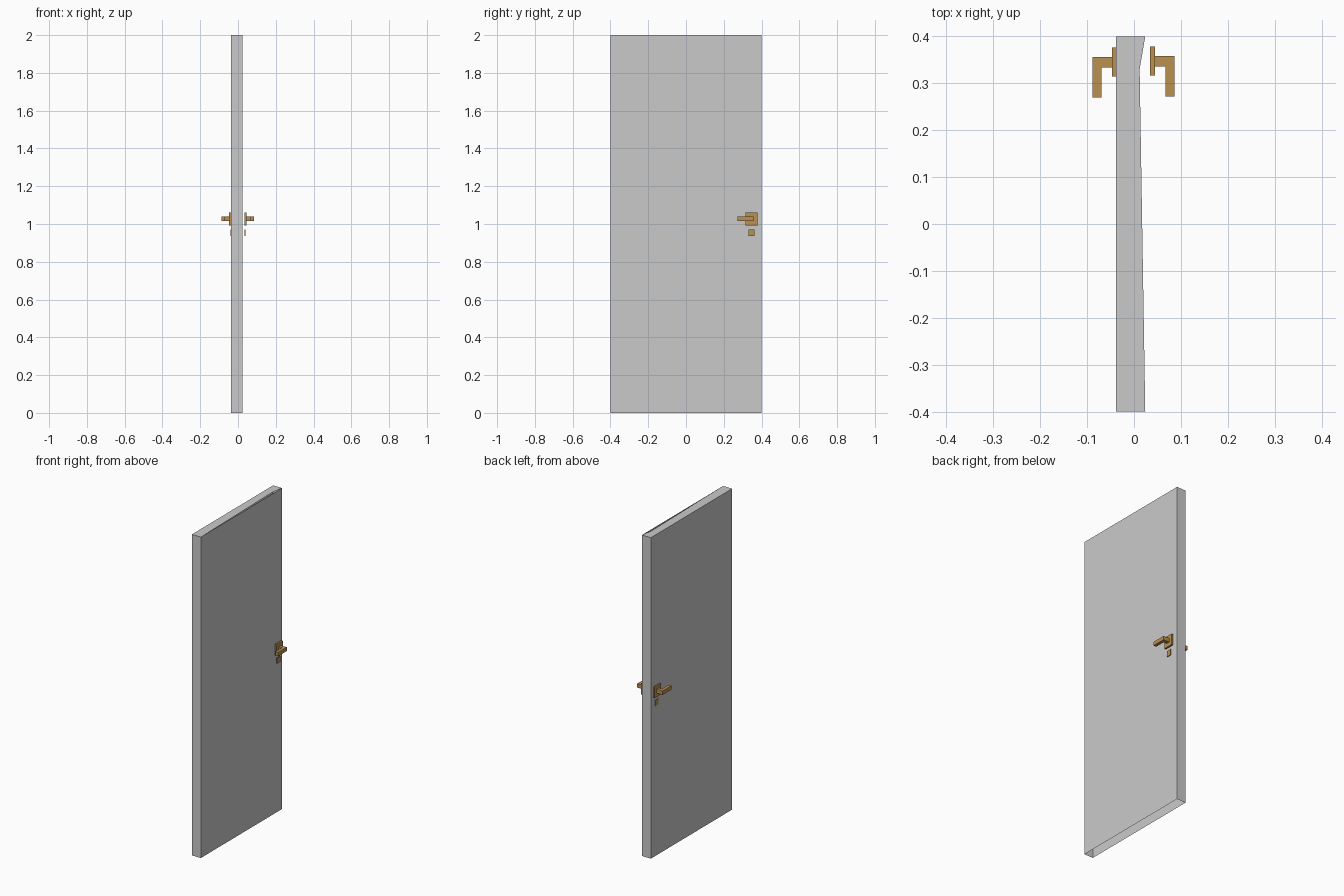
import bpy, bmesh

if "Cube" in bpy.data.objects:
    bpy.data.objects.remove(bpy.data.objects["Cube"])


def material(name, rgb):
    m = bpy.data.materials.new(name)
    m.diffuse_color = (*rgb, 1)
    m.use_nodes = True
    m.node_tree.nodes["Principled BSDF"].inputs["Base Color"].default_value = m.diffuse_color
    return m


GREY = material("light grey", (0.59, 0.59, 0.59))
BRASS = material("brass", (0.49, 0.285, 0.082))


def finish(name, bm, mat):
    mesh = bpy.data.meshes.new(name)
    bm.to_mesh(mesh)
    bm.free()
    obj = bpy.data.objects.new(name, mesh)
    mesh.materials.append(mat)
    bpy.context.collection.objects.link(obj)
    return obj


def prism(name, outline, z0, z1, mat):
    """Closed prism from an outline in x and y."""
    bm = bmesh.new()
    base = bm.faces.new([bm.verts.new((x, y, z0)) for x, y in outline])
    top = bmesh.ops.extrude_face_region(bm, geom=[base])["geom"]
    bmesh.ops.translate(bm, vec=(0, 0, z1 - z0),
                        verts=[v for v in top if isinstance(v, bmesh.types.BMVert)])
    bmesh.ops.recalc_face_normals(bm, faces=bm.faces)
    return finish(name, bm, mat)


def rect(x0, x1, y0, y1):
    return [(x0, y0), (x1, y0), (x1, y1), (x0, y1)]


# Door panel: four flat sides, open underneath
X0, X1, Y = -0.038, 0.024, 0.4
bm = bmesh.new()
low = [bm.verts.new((x, y, 0)) for x, y in rect(X0, X1, -Y, Y)]
high = [bm.verts.new((v.co.x, v.co.y, 2)) for v in low]
for i in range(4):
    j = (i + 1) % 4
    bm.faces.new((low[i], low[j], high[j], high[i]))
# Top cap with a shallow notch along one edge
notch = bm.verts.new((0.012, 0.33, 2))
bm.faces.new((high[0], high[1], notch, high[2], high[3]))
finish("door_panel", bm, GREY)

# Handle sets, one on each face of the door
for side, s, cx, dy in (("right", 1, 0.0, 0.001), ("left", -1, -0.002, -0.001)):
    def place(points):
        return [(cx + s * x, y + dy) for x, y in points]

    prism(side + "_rose", place(rect(0.034, 0.045, 0.315, 0.377)), 0.993, 1.062, BRASS)
    # L-shaped lever: neck and grip
    lever = [(0.045, 0.335), (0.067, 0.335), (0.067, 0.271),
             (0.086, 0.271), (0.086, 0.357), (0.045, 0.357)]
    prism(side + "_lever", place(lever), 1.017, 1.041, BRASS)
    prism(side + "_keyhole_plate", place(rect(0.035, 0.039, 0.329, 0.362)),
          0.936, 0.972, BRASS)
